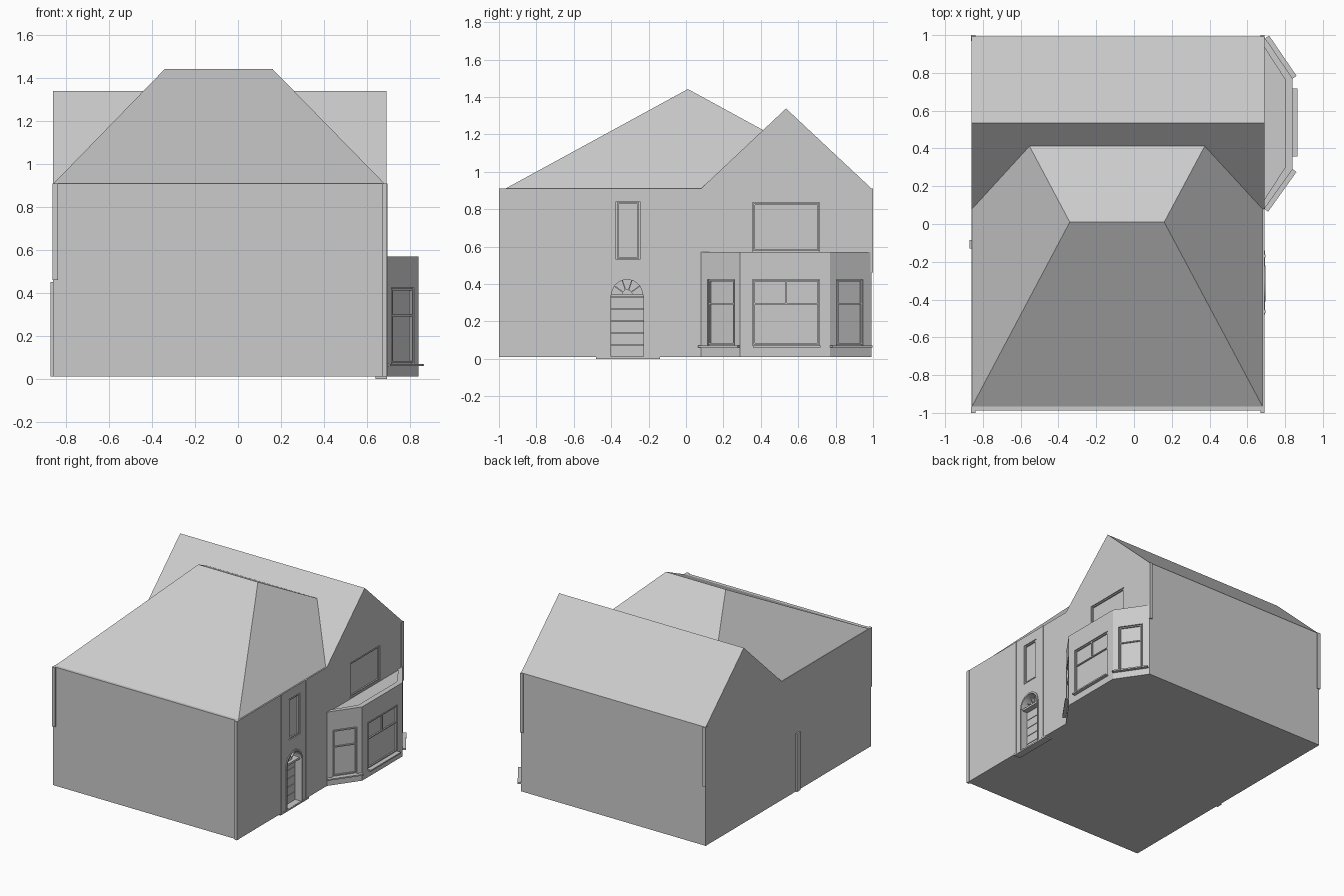
import bpy, bmesh, math
from mathutils import Matrix, Vector

if "Cube" in bpy.data.objects:
    bpy.data.objects.remove(bpy.data.objects["Cube"])

def prism(name, pts, d0, d1, m=Matrix()):
    """Profile in local x/z, extruded along local y from d0 to d1."""
    bm = bmesh.new()
    a = [bm.verts.new(m @ Vector((x, d0, z))) for x, z in pts]
    b = [bm.verts.new(m @ Vector((x, d1, z))) for x, z in pts]
    n = len(pts)
    bm.faces.new(a)
    bm.faces.new(b[::-1])
    for i in range(n):
        bm.faces.new((a[i], b[i], b[(i + 1) % n], a[(i + 1) % n]))
    return finish(name, bm)

def finish(name, bm):
    bmesh.ops.recalc_face_normals(bm, faces=bm.faces)
    me = bpy.data.meshes.new(name)
    bm.to_mesh(me)
    bm.free()
    ob = bpy.data.objects.new(name, me)
    bpy.context.collection.objects.link(ob)
    return ob

def box(name, x0, x1, d0, d1, z0, z1, m=Matrix()):
    return prism(name, [(x0, z0), (x1, z0), (x1, z1), (x0, z1)], d0, d1, m)

def cut(target, cutter):
    mod = target.modifiers.new("cut", 'BOOLEAN')
    mod.operation, mod.object = 'DIFFERENCE', cutter
    bpy.context.view_layer.objects.active = target
    bpy.ops.object.modifier_apply(modifier=mod.name)
    bpy.data.objects.remove(cutter)

def facet(a, b):
    """Local x runs from a to b, local y points into the house."""
    ang = math.atan2(b[1] - a[1], b[0] - a[0])
    return Matrix.Translation((a[0], a[1], 0)) @ Matrix.Rotation(ang, 4, 'Z')

def arc(cx, cz, r, n=16):
    return [(cx + r * math.cos(math.pi * i / n), cz + r * math.sin(math.pi * i / n))
            for i in range(n + 1)]

def window(name, target, m, x0, x1, z0, z1, cross=None, mullion=False):
    """Recess in the wall with a frame and glazing bars inside it."""
    cut(target, box("cutter", x0, x1, -0.05, 0.012, z0, z1, m))
    g, t = 0.005, 0.008
    f0, f1 = 0.002, 0.02
    for i, x in enumerate((x0 + g, x1 - g - t)):
        box(f"{name}_stile_{i}", x, x + t, f0, f1, z0 + g, z1 - g, m)
    for i, z in enumerate((z0 + g, z1 - g - t)):
        box(f"{name}_rail_{i}", x0 + g, x1 - g, f0, f1, z, z + t, m)
    if cross:
        box(name + "_crossbar", x0 + g, x1 - g, f0, f1, cross - t / 2, cross + t / 2, m)
    if mullion:
        c = (x0 + x1) / 2
        box(name + "_mullion", c - t / 2, c + t / 2, f0, f1, cross, z1 - g, m)

XL, XR, EAVE = -0.86, 0.69, 0.91
WALL = facet((XR, 0), (XR, 1))
PLAN = Matrix(((1, 0, 0, 0), (0, 0, 1, 0), (0, 1, 0, 0), (0, 0, 0, 1)))

# Main walls
walls = box("walls", XL, XR, -0.988, 0.992, 0.01, EAVE)

# Gable roof over the rear wing
prism("gable_roof", [(0.08, EAVE), (0.535, 1.338), (0.992, EAVE)], 0, XR - XL, WALL)

# Hipped roof, trimmed where it meets the gable roof
bm = bmesh.new()
base = [bm.verts.new(p) for p in ((-0.857, -0.965, EAVE), (0.68, -0.965, EAVE),
                                  (0.68, 0.985, EAVE), (-0.857, 0.985, EAVE))]
rl, rr = bm.verts.new((-0.34, 0.01, 1.442)), bm.verts.new((0.16, 0.01, 1.442))
for f in ((base[0], base[1], rr, rl), (base[1], base[2], rr),
          (base[2], base[3], rl, rr), (base[3], base[0], rl), base[::-1]):
    bm.faces.new(f)
bmesh.ops.bisect_plane(bm, geom=bm.verts[:] + bm.edges[:] + bm.faces[:], dist=1e-5,
                       plane_co=(0, 0.082, EAVE), plane_no=(0, 0.428, -0.455),
                       clear_outer=True)
finish("hip_roof", bm)

# Bay window body with sunken flat roof
bay_pts = [(XR, 0.08), (0.84, 0.29), (0.84, 0.77), (XR, 0.99)]
bay = prism("bay", [(0.66, 0.08)] + bay_pts + [(0.66, 0.99)], 0.01, 0.57, PLAN)
cut(bay, prism("cutter", [(XR, 0.13), (0.80, 0.30), (0.80, 0.765), (XR, 0.935)],
               0.562, 0.65, PLAN))

# Bay windows and sills
left, mid, right = (facet(bay_pts[i], bay_pts[i + 1]) for i in range(3))
for name, m, x0, x1, s0, s1, mul in (("bay_window_left", left, 0.043, 0.221, 0.0, 0.258, False),
                                     ("bay_window_mid", mid, 0.065, 0.425, 0.068, 0.428, True),
                                     ("bay_window_right", right, 0.042, 0.215, 0.0, 0.258, False)):
    window(name, bay, m, x0, x1, 0.07, 0.425, 0.295, mul)
    box(name + "_sill", s0, s1, -0.025, 0.005, 0.06, 0.07, m)

# Upper windows
window("gable_window", walls, WALL, 0.355, 0.715, 0.571, 0.835)
window("hall_window", walls, WALL, -0.375, -0.245, 0.53, 0.84)

# Door opening with arched top
DC, R, SPRING = -0.315, 0.095, 0.34
cut(walls, prism("cutter", [(DC - R, 0.012), (DC + R, 0.012)] + arc(DC, SPRING, R),
                 -0.05, 0.06, WALL))
prism("door_arch", arc(DC, SPRING, R) + arc(DC, SPRING, R - 0.012)[::-1], -0.006, 0.06, WALL)
for i, s in enumerate((-1, 1)):
    e, f = sorted((DC + s * R, DC + s * (R - 0.008)))
    box(f"door_jamb_{i}", e, f, -0.006, 0.06, 0.01, SPRING, WALL)
box("door_transom", DC - R, DC + R, 0.01, 0.06, 0.33, 0.345, WALL)

# Fanlight hub and spokes
prism("fanlight_hub", arc(DC, SPRING, 0.03, 8), 0.035, 0.06, WALL)
for i in range(1, 5):
    a = math.pi * i / 5
    spoke = (WALL @ Matrix.Translation((DC, 0, SPRING)) @ Matrix.Rotation(-a, 4, 'Y'))
    box(f"fanlight_spoke_{i}", 0.02, R - 0.008, 0.035, 0.06, -0.003, 0.003, spoke)

# Door boards and step
for i in range(5):
    z = 0.012 + i * 0.064
    box(f"door_board_{i}", DC - R, DC + R, 0.05, 0.065, z, z + 0.06, WALL)
box("door_step", -0.48, -0.14, -0.004, 0.05, 0.0, 0.011, WALL)

# Pilasters beside the door
for i, y in enumerate((-0.471, -0.178)):
    box(f"pilaster_{i}", y, y + 0.016, -0.005, 0.01, 0.01, EAVE, WALL)

# Corner strips and side pipe
for name, x0, x1, y0, y1, z0, z1 in (
        ("front_left_corner", XL - 0.003, -0.838, -1.0, -0.97, 0.46, EAVE),
        ("front_right_corner", 0.67, XR + 0.002, -1.0, -0.97, 0.01, EAVE),
        ("back_left_corner", XL - 0.003, -0.838, 0.97, 1.0, 0.46, EAVE),
        ("back_right_corner", 0.67, XR + 0.002, 0.97, 1.0, 0.46, EAVE),
        ("side_pipe", XL - 0.012, XL + 0.01, -0.13, -0.085, 0.01, 0.45)):
    box(name, x0, x1, y0, y1, z0, z1)
